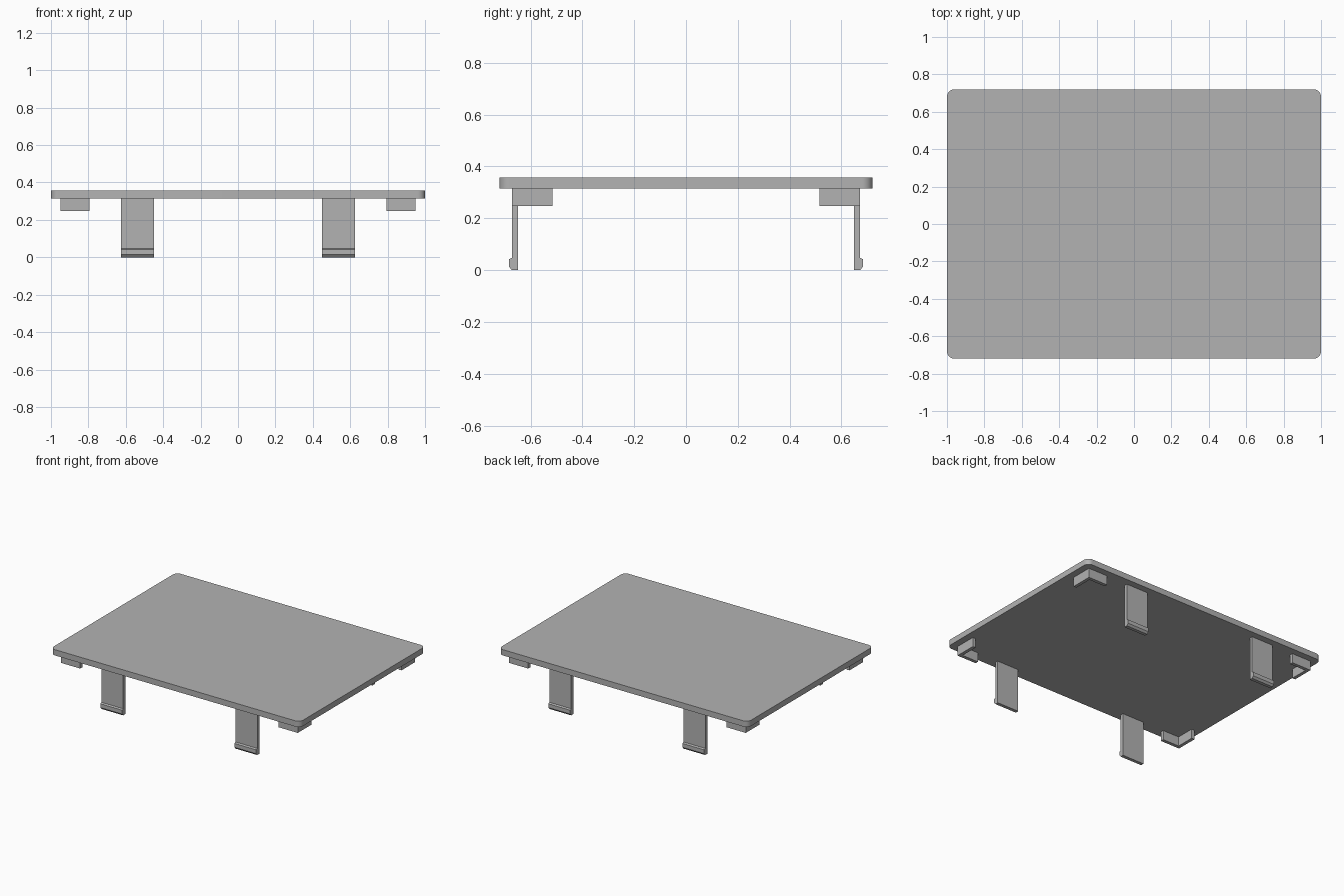
import bpy
import bmesh
import math
from mathutils import Vector

cube = bpy.data.objects.get("Cube")
if cube:
    bpy.data.objects.remove(cube, do_unlink=True)

grey = bpy.data.materials.new("plain_grey")
grey.use_nodes = True
colour = (0.45, 0.45, 0.45, 1)
grey.diffuse_color = colour
grey.node_tree.nodes["Principled BSDF"].inputs["Base Color"].default_value = colour

HALF_X, HALF_Y = 1.0, 0.72
UNDER, TOP = 0.315, 0.357
OUTER_X, OUTER_Y, WALL = 0.95, 0.672, 0.024


def extruded(name, points, offset):
    """Closed prism from a planar outline, pushed along offset."""
    bm = bmesh.new()
    face = bm.faces.new([bm.verts.new(p) for p in points])
    result = bmesh.ops.extrude_face_region(bm, geom=[face])
    moved = [v for v in result["geom"] if isinstance(v, bmesh.types.BMVert)]
    bmesh.ops.translate(bm, verts=moved, vec=Vector(offset))
    bmesh.ops.recalc_face_normals(bm, faces=bm.faces)
    mesh = bpy.data.meshes.new(name)
    bm.to_mesh(mesh)
    bm.free()
    mesh.materials.append(grey)
    obj = bpy.data.objects.new(name, mesh)
    bpy.context.collection.objects.link(obj)
    return obj


# Flat panel with rounded corners
radius, steps = 0.04, 10
outline = []
for i, (sx, sy) in enumerate([(1, 1), (-1, 1), (-1, -1), (1, -1)]):
    for k in range(steps + 1):
        a = math.pi / 2 * (i + k / steps)
        outline.append((sx * (HALF_X - radius) + radius * math.cos(a),
                        sy * (HALF_Y - radius) + radius * math.sin(a), UNDER))
panel = extruded("panel", outline, (0, 0, TOP - UNDER))
bpy.ops.object.select_all(action="DESELECT")
panel.select_set(True)
bpy.context.view_layer.objects.active = panel
bpy.ops.object.shade_smooth_by_angle(angle=math.radians(30))

# Hooked clip profile (distance from centre, height) and L-shaped locator
lip = 0.684
clip = [(OUTER_Y - WALL, UNDER), (OUTER_Y, UNDER), (OUTER_Y, 0.048),
        (lip, 0.042), (lip, 0.014), (OUTER_Y, 0), (OUTER_Y - WALL, 0)]
arm_x, arm_y = 0.795, 0.515
locator = [(OUTER_X, OUTER_Y), (arm_x, OUTER_Y), (arm_x, OUTER_Y - WALL),
           (OUTER_X - WALL, OUTER_Y - WALL), (OUTER_X - WALL, arm_y),
           (OUTER_X, arm_y)]

for sx, side in ((1, "left"), (-1, "right")):
    for sy, end in ((1, "back"), (-1, "front")):
        extruded(f"{end}_{side}_clip",
                 [(sx * 0.45, sy * y, z) for y, z in clip], (sx * 0.175, 0, 0))
        extruded(f"{end}_{side}_corner_locator",
                 [(sx * x, sy * y, UNDER) for x, y in locator], (0, 0, -0.068))
